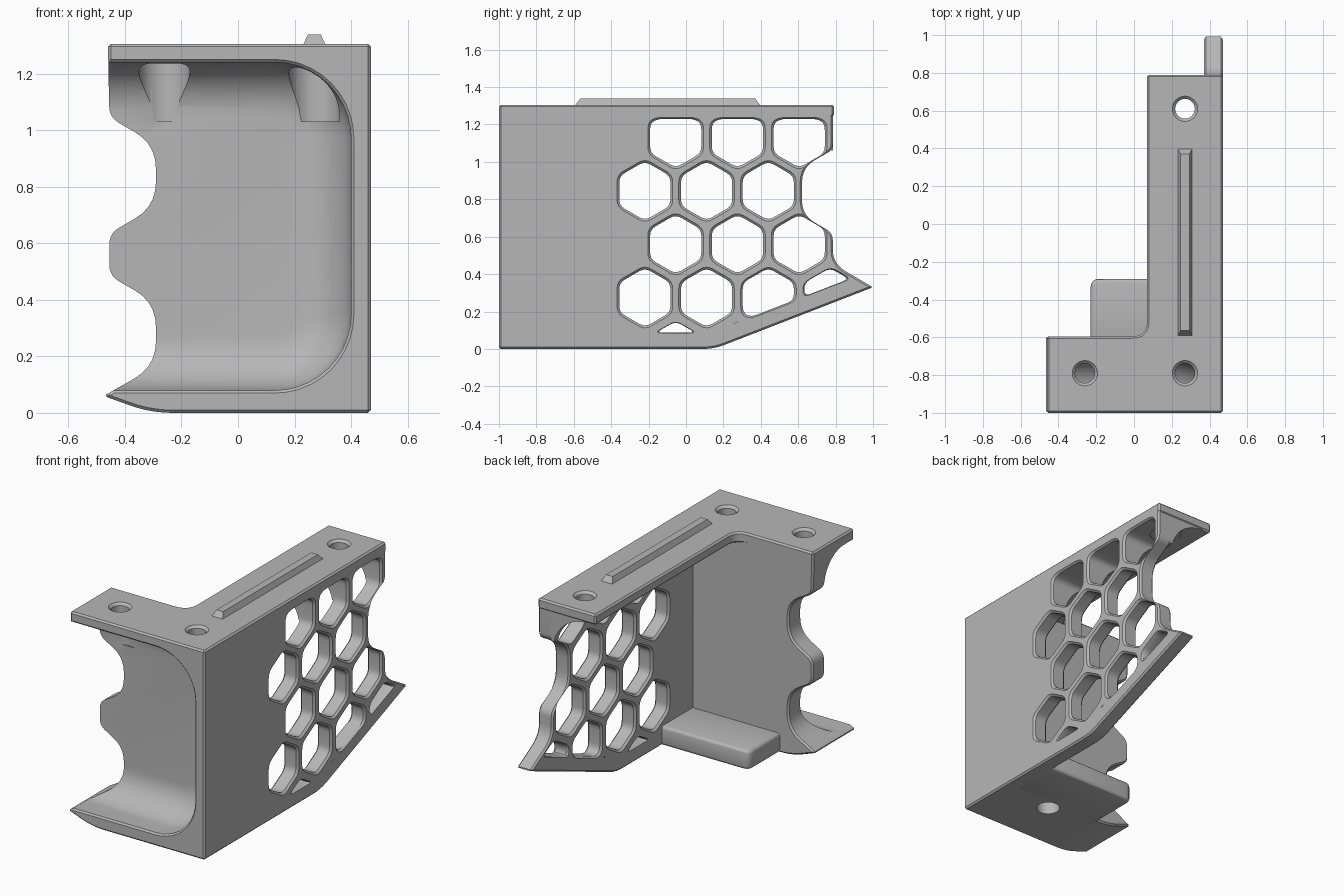
import bpy, bmesh, math
from mathutils import Vector

cube = bpy.data.objects.get("Cube")
if cube:
    bpy.data.objects.remove(cube, do_unlink=True)

grey = bpy.data.materials.new("light_grey")
grey.use_nodes = True
grey.diffuse_color = (0.47, 0.47, 0.47, 1)
grey.node_tree.nodes["Principled BSDF"].inputs["Base Color"].default_value = (0.47, 0.47, 0.47, 1)


def loft(name, loops):
    """Closed solid through a list of equally long point loops."""
    bm = bmesh.new()
    rings = [[bm.verts.new(p) for p in loop] for loop in loops]
    n = len(rings[0])
    for a, b in zip(rings, rings[1:]):
        for i in range(n):
            j = (i + 1) % n
            bm.faces.new((a[i], a[j], b[j], b[i]))
    bm.faces.new(rings[0])
    bm.faces.new(rings[-1])
    bmesh.ops.recalc_face_normals(bm, faces=bm.faces)
    mesh = bpy.data.meshes.new(name)
    bm.to_mesh(mesh)
    bm.free()
    mesh.materials.append(grey)
    ob = bpy.data.objects.new(name, mesh)
    bpy.context.scene.collection.objects.link(ob)
    return ob


def place(p, axis, t):
    return {"x": (t, p[0], p[1]), "y": (p[0], t, p[1]), "z": (p[0], p[1], t)}[axis]


def prism(name, pts, axis, a, b):
    return loft(name, [[place(p, axis, t) for p in pts] for t in (a, b)])


def rounded(pts, steps=5):
    """Round the corners of an outline; the third value is the corner reach."""
    out = []
    for i, p in enumerate(pts):
        c = Vector(p[:2])
        r = p[2] if len(p) > 2 else 0
        if not r:
            out.append(c)
            continue
        before = Vector(pts[i - 1][:2]) - c
        after = Vector(pts[(i + 1) % len(pts)][:2]) - c
        s = c + before.normalized() * min(r, before.length * 0.45)
        e = c + after.normalized() * min(r, after.length * 0.45)
        for k in range(steps + 1):
            t = k / steps
            out.append(s * (1 - t) ** 2 + c * 2 * t * (1 - t) + e * t * t)
    return out


def clip(pts, point, normal):
    """Keep the part of a convex outline on the normal's side of a line."""
    out = []
    for i, a in enumerate(pts):
        b = pts[(i + 1) % len(pts)]
        da, db = (a - point).dot(normal), (b - point).dot(normal)
        if da >= 0:
            out.append(a)
        if da * db < 0:
            out.append(a.lerp(b, da / (da - db)))
    return out


def finish(ob, cutters=(), bevel=0.01, segments=1):
    """Chamfer the part, cut it, and bake the result."""
    if bevel:
        m = ob.modifiers.new("chamfer", "BEVEL")
        m.width, m.segments = bevel, segments
        m.limit_method, m.angle_limit = "ANGLE", math.radians(40)
    for cutter in cutters:
        m = ob.modifiers.new("cut", "BOOLEAN")
        m.operation, m.solver, m.object = "DIFFERENCE", "EXACT", cutter
    dg = bpy.context.evaluated_depsgraph_get()
    mesh = bpy.data.meshes.new_from_object(ob.evaluated_get(dg))
    ob.modifiers.clear()
    ob.data = mesh
    parts.append(ob)


parts = []

# Screw hole cutters: wide clearance below, narrow hole with countersunk rim above
def circle(x, y, r, z, n=32):
    return [(x + r * math.cos(i * math.tau / n), y + r * math.sin(i * math.tau / n), z) for i in range(n)]

bore_steps = [(0.09, 1.03), (0.09, 1.235), (0.052, 1.235), (0.052, 1.29), (0.072, 1.31)]
bores = [loft("bore_cutter", [circle(x, y, r, z) for r, z in bore_steps])
         for x, y in ((-0.26, -0.79), (0.27, -0.79), (0.27, 0.61))]
bottom_bore = loft("bottom_cutter", [circle(0.1, -0.67, 0.068, z) for z in (-0.1, 0.1)])

# Front recess cutter: rounded corners, filleted towards the back
def recess_loop(d, y):
    right, low, high, r = 0.4 - d, 0.08 + d, 1.24 - d, 0.27 - d
    pts = [(-1, low)]
    for cz, start in ((low + r, -90), (high - r, 0)):
        for k in range(11):
            a = math.radians(start + 9 * k)
            pts.append((right - r + r * math.cos(a), cz + r * math.sin(a)))
    pts.append((-1, high))
    return [(x, y, z) for x, z in pts]

loops = [recess_loop(-0.02, -1.01), recess_loop(0, -0.99)]
for k in range(11):
    a = math.radians(9 * k)
    loops.append(recess_loop(0.19 * (1 - math.cos(a)), -0.9 + 0.19 * math.sin(a)))
recess = loft("recess_cutter", loops)

# Honeycomb cutters with flared rims, trimmed along the frame
hexes = []
for row, z in enumerate((-0.01, 0.275, 0.56, 0.845, 1.127)):
    for col in range(4):
        y = -0.22 + 0.33 * col + (0 if row % 2 else 0.165)
        if y > 0.7 and row != 1:
            continue
        pts = [Vector((y + 0.158 * math.sin(i * math.pi / 3), z + 0.158 * math.cos(i * math.pi / 3)))
               for i in range(6)]
        pts = clip(pts, Vector((0, 0.087)), Vector((0, 1)))
        pts = clip(pts, Vector((0, 1.23)), Vector((0, -1)))
        pts = clip(pts, Vector((0.13, 0.087)), Vector((-0.36, 0.93)))
        if len(pts) < 3:
            continue
        pts = rounded([(p.x, p.y, 0.035) for p in pts], 4)
        mid = sum(pts, Vector((0, 0))) / len(pts)
        profile = [(0.0, 1), (0.458, 1), (0.48, 1.16)]
        if row < 4:
            profile = [(0.36, 1.16), (0.382, 1)] + profile[1:]
        hexes.append(loft("hex_cutter", [[place(mid + (p - mid) * s, "x", x) for p in pts]
                                         for x, s in profile]))

# Front block with the wavy open edge
front = rounded([(0.47, 0), (0.47, 1.305), (-0.46, 1.305), (-0.455, 1.045, 0.04),
                 (-0.29, 0.95, 0.09), (-0.29, 0.73, 0.09), (-0.455, 0.635, 0.04),
                 (-0.455, 0.485, 0.04), (-0.29, 0.39, 0.09), (-0.29, 0.165, 0.09),
                 (-0.475, 0.06), (-0.31, 0, 0.08)])
finish(prism("front_block", front, "y", -1, -0.595), [recess, bores[0], bores[1], bottom_bore])

# Honeycomb side wall
wall = rounded([(-1, 0), (0.15, 0, 0.06), (1, 0.33), (0.785, 0.455, 0.08), (0.785, 0.62, 0.04),
                (0.62, 0.715, 0.08), (0.62, 0.97, 0.08), (0.785, 1.065, 0.03),
                (0.785, 1.305), (-1, 1.305)])
wall_ob = prism("side_wall", wall, "x", 0.37, 0.47)
# Room for the front recess and its screw clearance
finish(wall_ob, hexes + [recess])

# Rear top plate with a rounded inner corner
plate = rounded([(-0.3, -0.68), (0.47, -0.68), (0.47, 0.79), (0.07, 0.79),
                 (0.07, -0.595, 0.08), (-0.3, -0.595)])
finish(prism("top_plate", plate, "z", 1.24, 1.305), [bores[2]])

# Concave brace between the wall and the plate
brace = [(0.38, 1.25), (0.38, 1.06)]
for k in range(13):
    a = math.radians(14.5 + k * 75.5 / 12)
    brace.append((0.13 + 0.24 * math.cos(a), 1.0 + 0.24 * math.sin(a)))
brace.append((0.13, 1.25))
finish(prism("corner_brace", brace, "y", -0.65, 0.785), hexes + [bores[2]], bevel=0)

# Bottom shelf behind the front block
shelf = rounded([(-0.23, -0.63), (0.4, -0.63), (0.4, -0.29), (-0.23, -0.29, 0.05)])
finish(prism("bottom_shelf", shelf, "z", 0, 0.12), [bottom_bore], 0.02, 3)

# Raised rail on top
def rect(x0, x1, y0, y1, z):
    return [(x0, y0, z), (x1, y0, z), (x1, y1, z), (x0, y1, z)]

finish(loft("top_rail", [rect(0.23, 0.31, -0.595, 0.4, 1.3),
                         rect(0.247, 0.293, -0.565, 0.37, 1.338)]), bevel=0)

# Remove the cutters and smooth the curved surfaces
for cutter in bores + hexes + [recess, bottom_bore]:
    bpy.data.objects.remove(cutter, do_unlink=True)
bpy.ops.object.select_all(action="DESELECT")
for ob in parts:
    ob.select_set(True)
bpy.context.view_layer.objects.active = parts[0]
bpy.ops.object.shade_smooth_by_angle(angle=math.radians(30))
